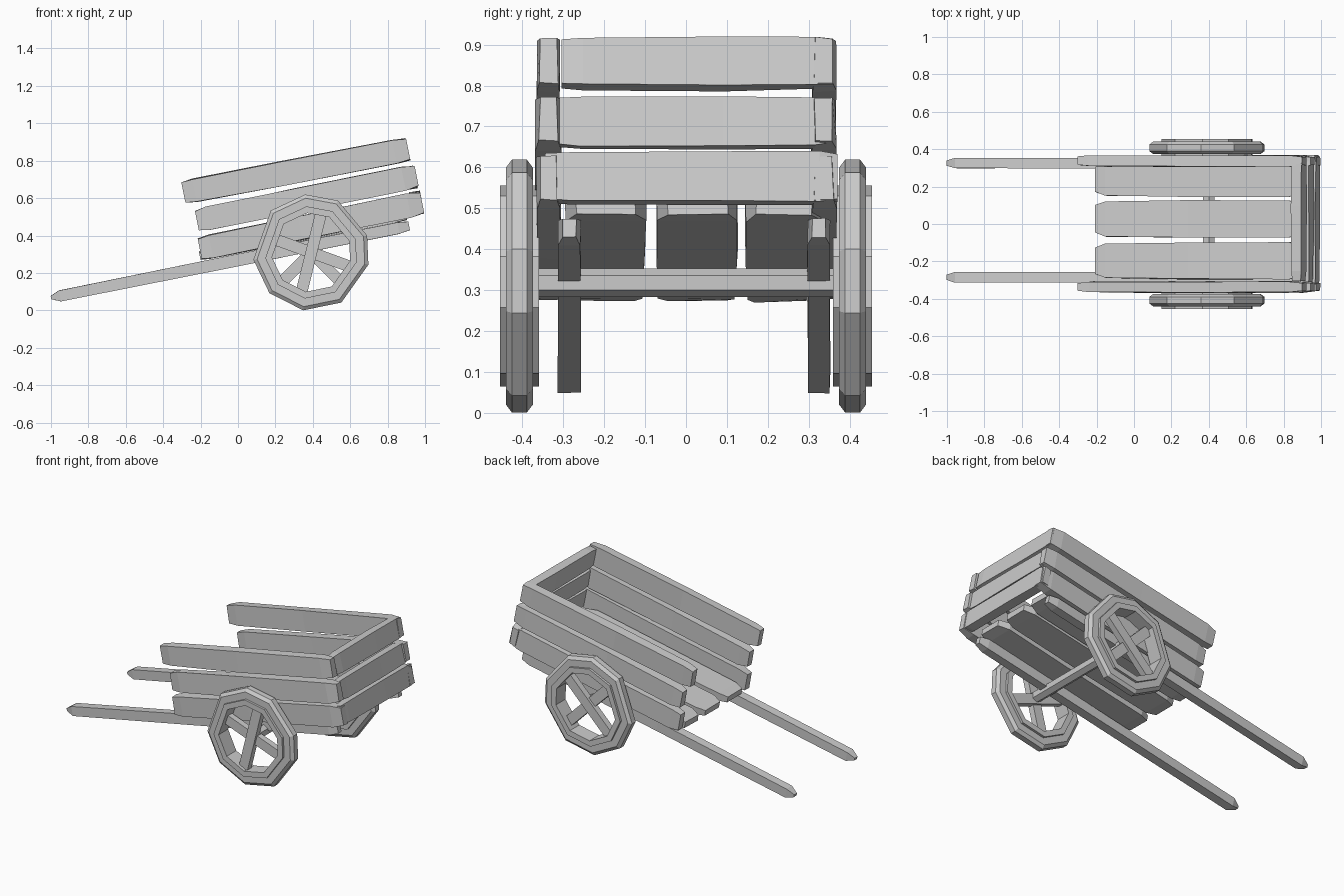
import bpy, bmesh, math, random
from mathutils import Vector

if "Cube" in bpy.data.objects:
    bpy.data.objects.remove(bpy.data.objects["Cube"])

random.seed(4)
TILT = math.radians(11.4)
UP = Vector((-math.sin(TILT), 0, math.cos(TILT)))
SIDE = Vector((0, 1, 0))


def finish(name, bm):
    bmesh.ops.recalc_face_normals(bm, faces=bm.faces)
    me = bpy.data.meshes.new(name)
    bm.to_mesh(me)
    bm.free()
    ob = bpy.data.objects.new(name, me)
    bpy.context.collection.objects.link(ob)
    return ob


def plank(name, a, b, w_axis, w, h_axis, h, stations, rough=0.006):
    """Hewn beam from a to b; stations are (fraction, width scale, height scale)."""
    a, b = Vector(a), Vector(b)
    bm = bmesh.new()
    rings = []
    for t, sw, sh in stations:
        ring = []
        for i, j in ((-1, -1), (1, -1), (1, 1), (-1, 1)):
            dw = i * (w / 2 * sw - random.uniform(0, rough))
            dh = j * (h / 2 * sh - random.uniform(0, rough))
            ring.append(bm.verts.new(a.lerp(b, t) + w_axis * dw + h_axis * dh))
        rings.append(ring)
    for r, s in zip(rings, rings[1:]):
        for k in range(4):
            n = (k + 1) % 4
            bm.faces.new((r[k], r[n], s[n], s[k]))
    bm.faces.new(rings[0])
    bm.faces.new(rings[-1])
    return finish(name, bm)


BOARD = ((0, .75, .86), (.05, .95, 1), (.45, 1, 1.03), (.94, 1, 1.03), (1, .75, .9))
END = ((0, .85, .92), (.08, 1, 1), (.6, 1, 1.04), (.94, 1, 1), (1, .8, .9))
SHAFT = ((0, .5, .3), (.025, 1, .95), (.5, 1, 1), (.97, 1, 1), (1, .6, .75))

# Side boards: (front-end x, z, rear-end x, z, height)
levels = ((-.205, .33, .985, .575, .130),
          (-.220, .48, .955, .718, .128),
          (-.292, .63, .910, .862, .130))
for n, (x0, z0, x1, z1, h) in enumerate(levels):
    for label, s in (("right", -1), ("left", 1)):
        plank(f"{label}_side_board_{n + 1}", (x0, s * .337, z0), (x1, s * .337, z1),
              SIDE, .066, UP, h, BOARD)

# Tail boards across the rear
along = Vector((math.cos(TILT), 0, math.sin(TILT)))
for n, (x, z, y0, y1) in enumerate(((.955, .573, -.345, .37),
                                    (.92, .708, -.31, .355),
                                    (.88, .855, -.305, .36))):
    plank(f"tail_board_{n + 1}", (x, y0, z), (x, y1, z), along, .062, UP, .127, END)

# Floor boards
for n, (y, w) in enumerate(((-.197, .20), (.027, .205), (.238, .19))):
    plank(f"floor_board_{n + 1}", (-.205, y, .292), (.90, y, .506),
          SIDE, w, UP, .055, BOARD)

# Pull shafts running under the floor
for label, y in (("right", -.285), ("left", .325)):
    plank(f"{label}_shaft", (-1, y, .068), (.915, y, .452), SIDE, .058, UP, .066, SHAFT, .003)

# Wheels: irregular nine-sided rims
CX, CZ = .392, .309
ANGLES = [96, 63, 17, -12, -59, -98, -136, -173, -226]


def ring(name, y, profile):
    """Revolve a closed (radius, offset) profile around the wheel axis."""
    bm = bmesh.new()
    loops = []
    for d in ANGLES:
        c, s = math.cos(math.radians(d)), math.sin(math.radians(d))
        loops.append([bm.verts.new((CX + r * c, y + o, CZ + r * s)) for r, o in profile])
    for i, p in enumerate(loops):
        q = loops[(i + 1) % len(loops)]
        for k in range(len(profile)):
            n = (k + 1) % len(profile)
            bm.faces.new((p[k], p[n], q[n], q[k]))
    return finish(name, bm)


TYRE = ((.235, -.033), (.292, -.033), (.312, -.018), (.312, .018), (.292, .033), (.235, .033))
FELLOE = ((.212, -.048), (.248, -.048), (.248, .048), (.212, .048))
BAR = ((0, 1, 1), (1, 1, 1))
for label, y, spokes in (("right", -.4075, (76, -20)), ("left", .4075, (45, 135))):
    ring(f"{label}_wheel_tyre", y, TYRE)
    ring(f"{label}_wheel_inner_rim", y, FELLOE)
    for n, d in enumerate(spokes):
        u = Vector((math.cos(math.radians(d)), 0, math.sin(math.radians(d))))
        v = Vector((-u.z, 0, u.x))
        o = (-.008 if n == 0 else .008) * (1 if y < 0 else -1)
        c = Vector((CX, y + o, CZ))
        plank(f"{label}_wheel_spoke_{n + 1}", c - u * .222, c + u * .222,
              SIDE, .04, v, .062, BAR, 0)

# Axle
bpy.ops.mesh.primitive_cylinder_add(vertices=6, radius=.035, depth=.80,
                                    location=(CX + .008, 0, .318),
                                    rotation=(math.pi / 2, 0, 0))
bpy.context.object.name = "axle"
